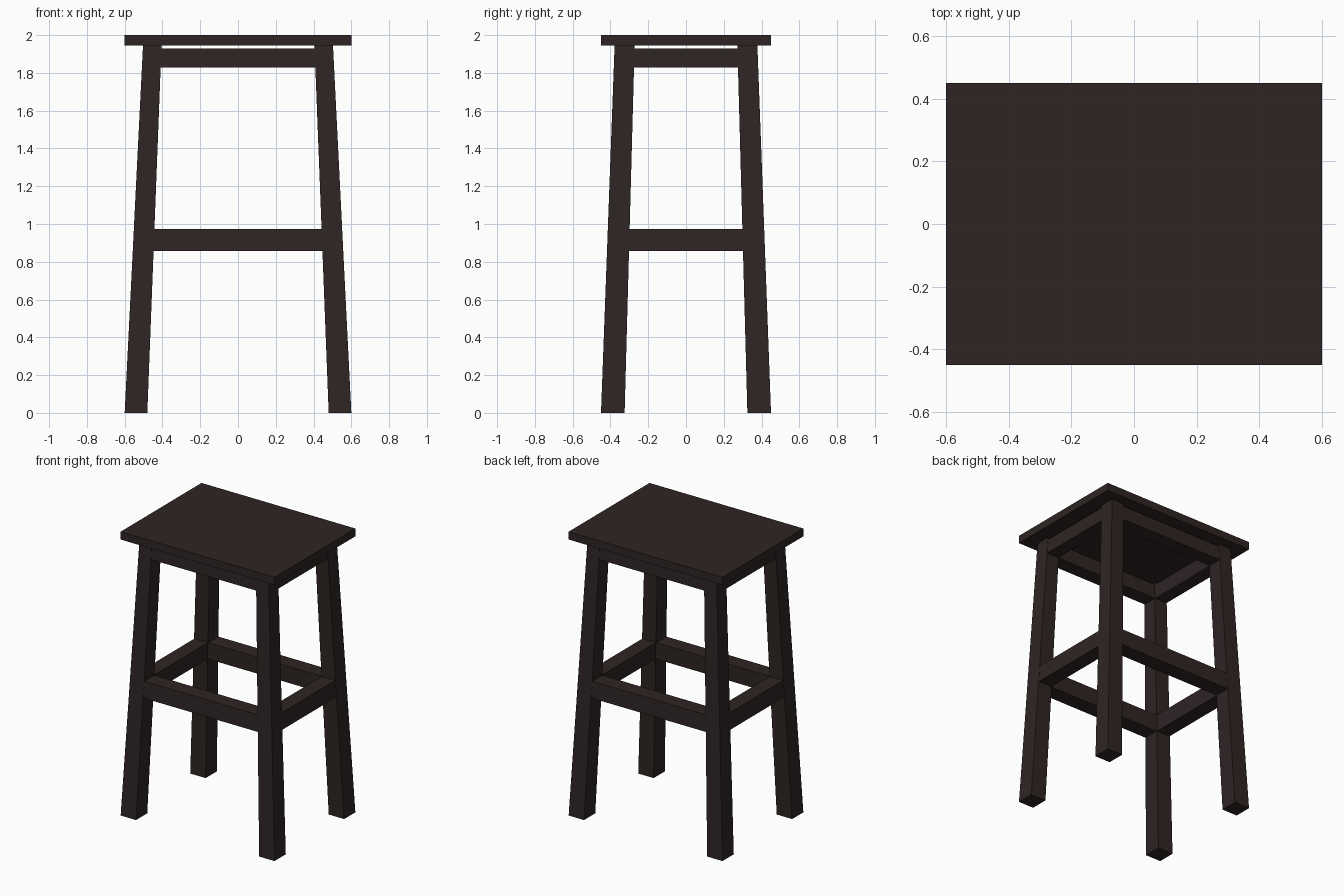
import bpy

if "Cube" in bpy.data.objects:
    bpy.data.objects.remove(bpy.data.objects["Cube"])

wood = bpy.data.materials.new("dark brown wood")
wood.diffuse_color = (0.028, 0.018, 0.0175, 1)
wood.use_nodes = True
wood.node_tree.nodes["Principled BSDF"].inputs["Base Color"].default_value = wood.diffuse_color

TOP = 1.945                       # underside of the seat
# leg cross-section limits (outer, inner) at the floor and under the seat
X0, X1 = (0.60, 0.48), (0.503, 0.405)
Y0, Y1 = (0.45, 0.325), (0.378, 0.272)


def prism(name, low, high, z0, z1):
    """Six-sided block between two rectangles (xa, xb, ya, yb)."""
    verts = []
    for (xa, xb, ya, yb), z in ((low, z0), (high, z1)):
        xa, xb = sorted((xa, xb))
        ya, yb = sorted((ya, yb))
        verts += [(xa, ya, z), (xb, ya, z), (xb, yb, z), (xa, yb, z)]
    faces = [(3, 2, 1, 0), (4, 5, 6, 7)]
    faces += [(i, (i + 1) % 4, (i + 1) % 4 + 4, i + 4) for i in range(4)]
    mesh = bpy.data.meshes.new(name)
    mesh.from_pydata(verts, [], faces)
    mesh.materials.append(wood)
    obj = bpy.data.objects.new(name, mesh)
    bpy.context.collection.objects.link(obj)
    return obj


def leg_at(z):
    """Leg limits (x outer, x inner, y outer, y inner) at a height."""
    t = z / TOP
    return [a + (b - a) * t for a, b in zip(X0 + Y0, X1 + Y1)]


# seat board
seat = (-0.6, 0.6, -0.45, 0.45)
prism("seat", seat, seat, TOP, 2.0)

# four splayed, tapering legs
for sx, side in ((-1, "left"), (1, "right")):
    for sy, end in ((-1, "front"), (1, "back")):
        low, high = [(sx * a, sx * b, sy * c, sy * d)
                     for a, b, c, d in (leg_at(0), leg_at(TOP))]
        prism(f"{end}_{side}_leg", low, high, 0, TOP)


# rails between the legs, following their slope and nearly flush with them
def rails(kind, z0, z1):
    e = 0.002
    ends = [leg_at(z0), leg_at(z1)]
    for s, front, side in ((-1, "front", "left"), (1, "back", "right")):
        long_rail = [(-xi - e, xi + e, s * (yo - e), s * (yi + e))
                     for xo, xi, yo, yi in ends]
        short_rail = [(s * (xo - e), s * (xi + e), -yi - e, yi + e)
                      for xo, xi, yo, yi in ends]
        prism(f"{front}_{kind}", *long_rail, z0, z1)
        prism(f"{side}_{kind}", *short_rail, z0, z1)


rails("apron", 1.828, 1.93)
rails("stretcher", 0.856, 0.974)
